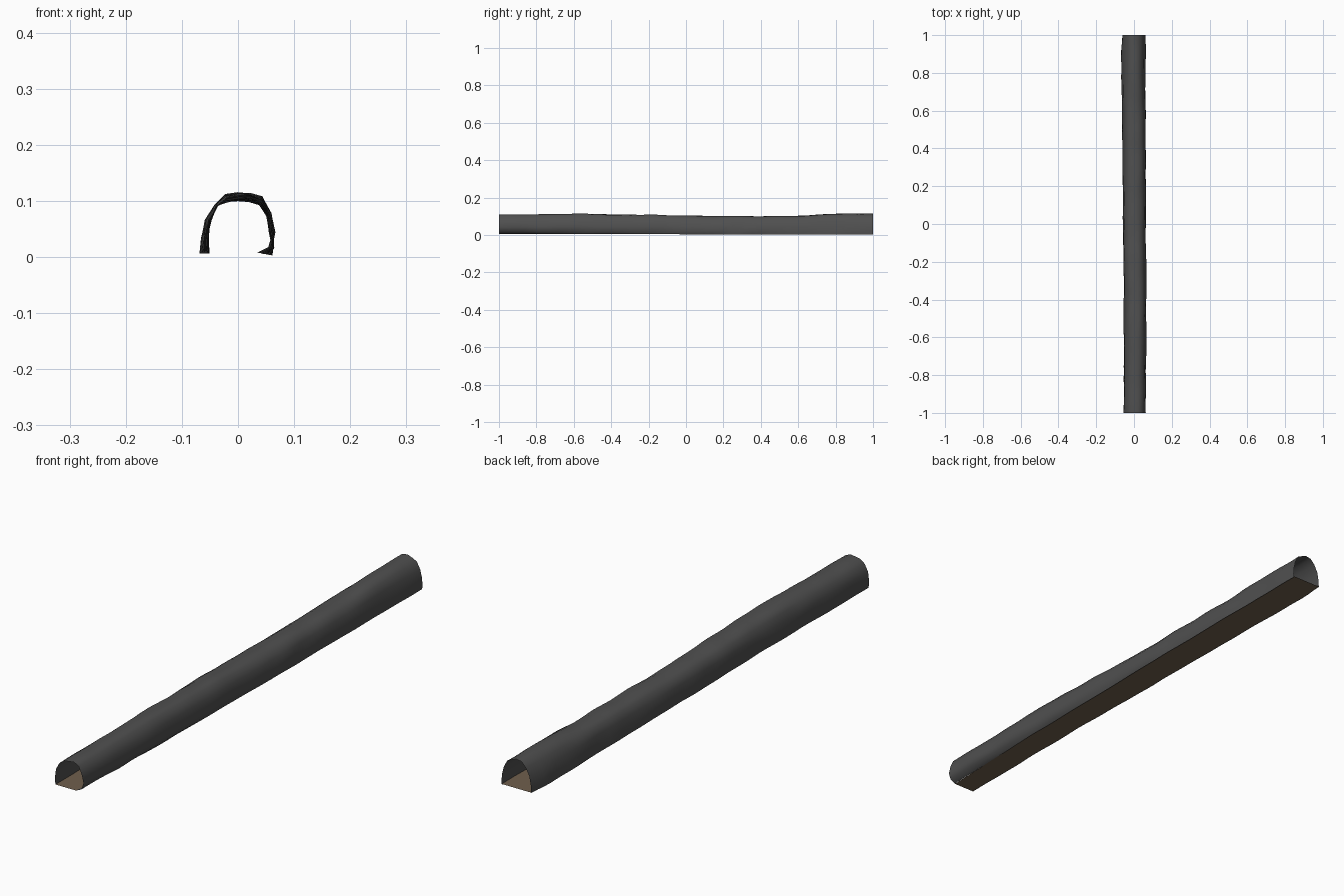
import bpy, bmesh
from mathutils import Vector, noise

if "Cube" in bpy.data.objects:
    bpy.data.objects.remove(bpy.data.objects["Cube"])

# Cross-sections (x, z) in thousandths, left foot over the crown to right foot
SECTIONS = [
    (-1.0, [(-53, 6), (-53, 35), (-50, 65), (-38, 92), (-20, 104), (0, 108),
            (22, 109), (42, 101), (56, 72), (62, 42), (55, 17), (34, 8)]),
    (-0.5, [(-52, 6), (-53, 35), (-49, 66), (-38, 93), (-21, 106), (0, 112),
            (22, 113), (43, 108), (59, 78), (65, 45), (62, 18), (50, 5)]),
    (0.15, [(-59, 6), (-57, 35), (-52, 66), (-40, 90), (-22, 99), (0, 102),
            (20, 101), (40, 93), (55, 72), (62, 42), (62, 18), (58, 4)]),
    (0.55, [(-62, 6), (-60, 35), (-54, 66), (-41, 91), (-22, 100), (0, 102),
            (20, 101), (39, 93), (53, 72), (59, 42), (61, 18), (60, 4)]),
    (0.88, [(-69, 6), (-65, 35), (-58, 66), (-43, 94), (-23, 111), (0, 116),
            (20, 112), (38, 101), (52, 76), (58, 42), (61, 18), (60, 3)]),
    (1.0, [(-62, 6), (-60, 35), (-54, 66), (-40, 94), (-21, 110), (0, 115),
           (20, 111), (38, 99), (52, 74), (59, 42), (61, 18), (60, 3)]),
]
RINGS = 56
FLOOR_Z = 0.007


def make_material(name, rgb):
    m = bpy.data.materials.new(name)
    m.diffuse_color = (*rgb, 1)
    m.use_nodes = True
    m.node_tree.nodes["Principled BSDF"].inputs["Base Color"].default_value = m.diffuse_color
    return m


def ring_points(y):
    """Blend neighbouring sections and add a rough rock-like ripple."""
    for (y0, a), (y1, b) in zip(SECTIONS, SECTIONS[1:]):
        if y <= y1 + 1e-6:
            break
    t = (y - y0) / (y1 - y0)
    t = t * t * (3 - 2 * t)
    pts = []
    for i, (p, q) in enumerate(zip(a, b)):
        v = Vector(p).lerp(Vector(q), t) / 1000
        out = Vector((v.x, v.y - 0.05)).normalized()
        n = noise.noise(Vector((v.x * 30, y * 9, v.y * 30)))
        amount = 0.0045 * n
        if i in (0, len(a) - 1):
            out = Vector((out.x, 0))
        v += out * amount
        pts.append(Vector((v.x, y, v.y)))
    return pts


def loft(name, rows, mat):
    bm = bmesh.new()
    grid = [[bm.verts.new(p) for p in row] for row in rows]
    for r0, r1 in zip(grid, grid[1:]):
        for i in range(len(r0) - 1):
            bm.faces.new((r0[i], r0[i + 1], r1[i + 1], r1[i])).smooth = True
    bm.normal_update()
    # outside of the shell / top of the floor faces up
    if sum(f.normal.z * f.calc_area() for f in bm.faces) < 0:
        bmesh.ops.reverse_faces(bm, faces=bm.faces[:])
    me = bpy.data.meshes.new(name)
    bm.to_mesh(me)
    bm.free()
    me.materials.append(mat)
    ob = bpy.data.objects.new(name, me)
    bpy.context.collection.objects.link(ob)
    return ob


rock = make_material("dark grey rock", (0.08, 0.08, 0.08))
earth = make_material("brown earth", (0.16, 0.115, 0.075))

rings = [ring_points(-1 + 2 * k / RINGS) for k in range(RINGS + 1)]

# Arched tunnel wall, open at both ends
loft("tunnel_wall", rings, rock)

# Flat floor spanning the wall feet
loft("tunnel_floor", [[Vector((r[0].x, r[0].y, FLOOR_Z)),
                       Vector((r[-1].x, r[-1].y, FLOOR_Z))] for r in rings], earth)
